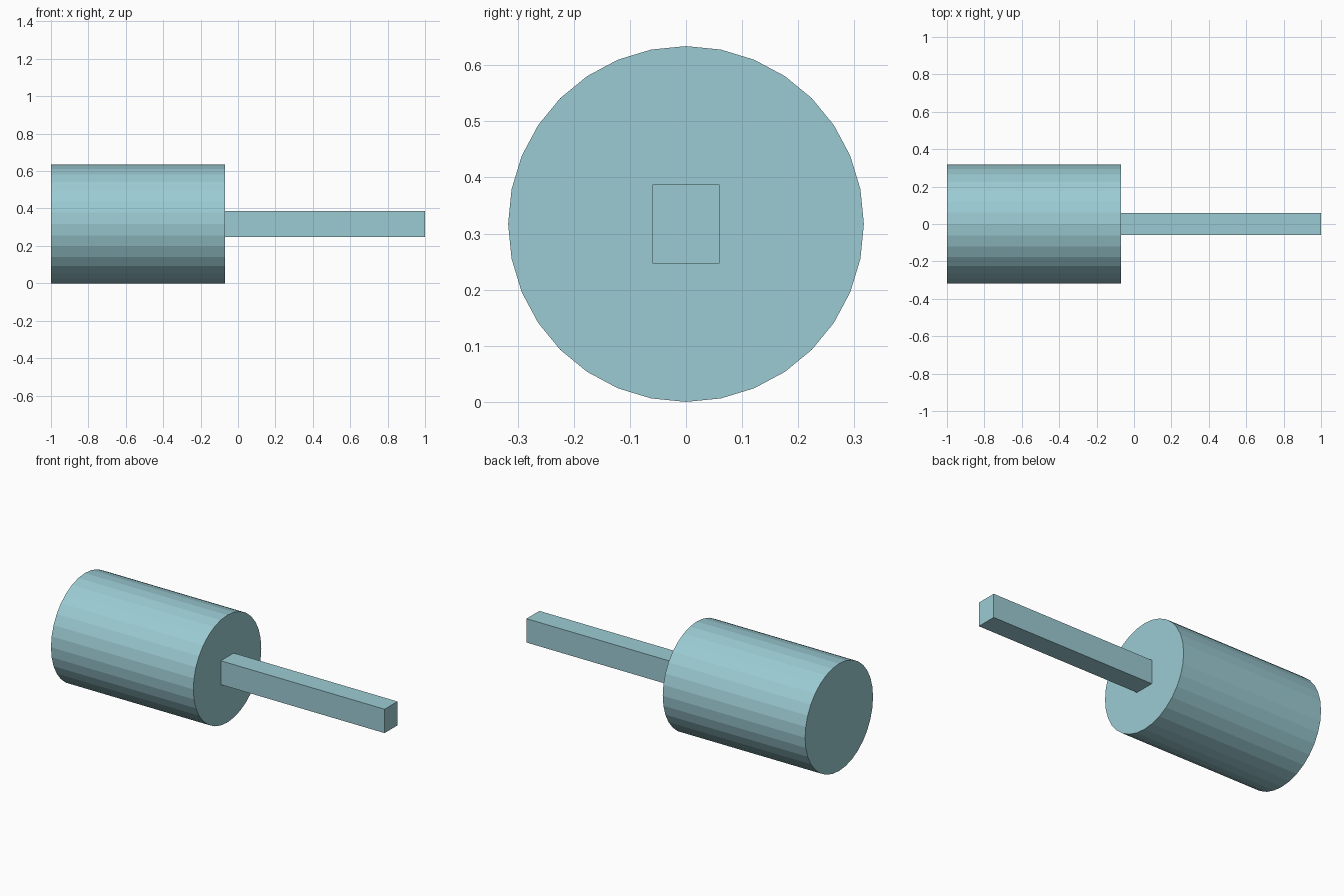
import bpy, bmesh, math
from mathutils import Matrix

if "Cube" in bpy.data.objects:
    bpy.data.objects.remove(bpy.data.objects["Cube"])

RADIUS = 0.317
JOINT_X = -0.07

# One flat colour for the whole model
mat = bpy.data.materials.new("pale_teal")
mat.diffuse_color = (0.33, 0.60, 0.65, 1.0)
mat.use_nodes = True
mat.node_tree.nodes["Principled BSDF"].inputs["Base Color"].default_value = mat.diffuse_color


def add_object(name, bm):
    mesh = bpy.data.meshes.new(name)
    bm.to_mesh(mesh)
    bm.free()
    mesh.materials.append(mat)
    obj = bpy.data.objects.new(name, mesh)
    bpy.context.collection.objects.link(obj)
    return obj


# Mallet head: 32-sided cylinder lying along x
bm = bmesh.new()
length = JOINT_X + 1.0
place = (Matrix.Translation((-1.0 + length / 2, 0, RADIUS))
         @ Matrix.Rotation(math.radians(90), 4, 'Y'))
bmesh.ops.create_cone(bm, cap_ends=True, segments=32, radius1=RADIUS,
                      radius2=RADIUS, depth=length, matrix=place)
add_object("head", bm)

# Handle: square bar from the head's face to the right end
bm = bmesh.new()
length = 1.0 - JOINT_X
place = (Matrix.Translation((JOINT_X + length / 2, 0, RADIUS))
         @ Matrix.Diagonal((length, 0.12, 0.141, 1)))
bmesh.ops.create_cube(bm, size=1.0, matrix=place)
add_object("handle", bm)
